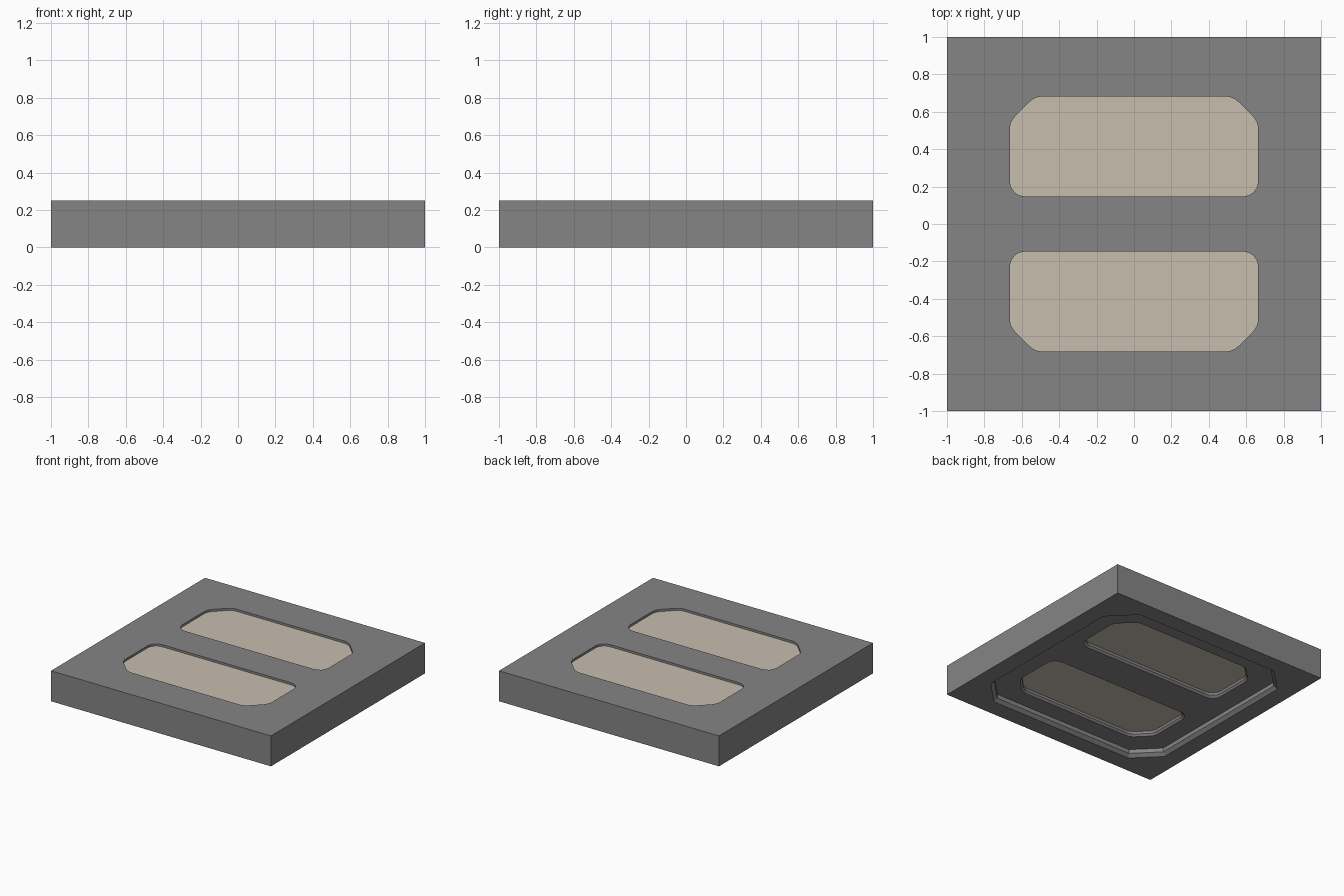
import bpy, bmesh, math
from mathutils import Vector

if "Cube" in bpy.data.objects:
    bpy.data.objects.remove(bpy.data.objects["Cube"])


def fillet(corners, seg=4):
    """Round each (x, y, tangent length) corner with a circular arc."""
    out, n = [], len(corners)
    for i, (x, y, t) in enumerate(corners):
        p = Vector((x, y))
        d0 = (Vector(corners[i - 1][:2]) - p).normalized()
        d1 = (Vector(corners[(i + 1) % n][:2]) - p).normalized()
        a, b, w = p + d0 * t, p + d1 * t, math.sin(d0.angle(d1) / 2)
        for k in range(seg + 1):
            u = k / seg
            f0, f1, f2 = (1 - u) ** 2, 2 * w * u * (1 - u), u * u
            out.append((a * f0 + p * f1 + b * f2) / (f0 + f1 + f2))
    return out


def window(side, grow=0.0):
    h, y0, y1 = 0.664 + grow, 0.147 - grow, 0.682 + grow
    c = 0.135 + 0.586 * grow
    pts = [(-h, y0, 0.08), (h, y0, 0.08), (h, y1 - c, 0.04),
           (h - c, y1, 0.04), (-h + c, y1, 0.04), (-h, y1 - c, 0.04)]
    return [Vector((p.x, p.y * side)) for p in fillet(pts)]


def octagon(h, c):
    k = h - c
    return [Vector(p) for p in ((h, -k), (h, k), (k, h), (-k, h),
                                (-h, k), (-h, -k), (-k, -h), (k, -h))]


def ring(bm, pts, z):
    vs = [bm.verts.new((p.x, p.y, z)) for p in pts]
    es = [bm.edges.new((vs[i - 1], vs[i])) for i in range(len(vs))]
    return vs, es


def wall(bm, a, b):
    for i in range(len(a[0])):
        bm.faces.new((a[0][i - 1], a[0][i], b[0][i], b[0][i - 1]))


def flat(bm, rings, nz):
    bmesh.ops.triangle_fill(bm, use_beauty=True, use_dissolve=False,
                            edges=[e for r in rings for e in r[1]],
                            normal=(0, 0, nz))


def material(name, rgb):
    mat = bpy.data.materials.new(name)
    mat.diffuse_color = (*rgb, 1)
    mat.use_nodes = True
    mat.node_tree.nodes["Principled BSDF"].inputs["Base Color"].default_value = mat.diffuse_color
    return mat


def finish(bm, name, mat):
    bmesh.ops.recalc_face_normals(bm, faces=bm.faces[:])
    me = bpy.data.meshes.new(name)
    bm.to_mesh(me)
    bm.free()
    me.materials.append(mat)
    ob = bpy.data.objects.new(name, me)
    bpy.context.collection.objects.link(ob)


dark_grey = material("dark_grey", (0.235, 0.235, 0.235))
beige = material("beige", (0.58, 0.515, 0.43))
TOP, CEIL = 0.25, 0.058

# Square slab with a stepped recess underneath and two window openings
bm = bmesh.new()
square = [Vector(p) for p in ((1, -1), (1, 1), (-1, 1), (-1, -1))]
outer_top, outer_low = ring(bm, square, TOP), ring(bm, square, 0)
wall(bm, outer_top, outer_low)

rim = ring(bm, octagon(0.855, 0.195), 0)
step = ring(bm, octagon(0.83, 0.183), 0.025)
ceiling = ring(bm, octagon(0.83, 0.183), CEIL)
wall(bm, rim, step)
wall(bm, step, ceiling)

top_holes, low_holes = [], []
for side in (1, -1):
    low = ring(bm, window(side), CEIL)
    lip = ring(bm, window(side, -0.014), CEIL + 0.016)
    seat = ring(bm, window(side, -0.014), 0.1)
    top_seat = ring(bm, window(side), 0.11)
    top = ring(bm, window(side), TOP)
    for a, b in ((low, lip), (lip, seat), (seat, top_seat), (top_seat, top)):
        wall(bm, a, b)
    top_holes.append(top)
    low_holes.append(low)

flat(bm, [outer_top] + top_holes, 1)
flat(bm, [outer_low, rim], -1)
flat(bm, [ceiling] + low_holes, -1)
finish(bm, "slab_frame", dark_grey)

# Beige panels filling the windows, sunk slightly on both faces
for side, name in ((1, "back_panel"), (-1, "front_panel")):
    bm = bmesh.new()
    a = ring(bm, window(side, -0.014), 0.095)
    b = ring(bm, window(side), 0.115)
    c = ring(bm, window(side), 0.232)
    wall(bm, a, b)
    wall(bm, b, c)
    bm.faces.new(a[0])
    bm.faces.new(c[0])
    finish(bm, name, beige)
